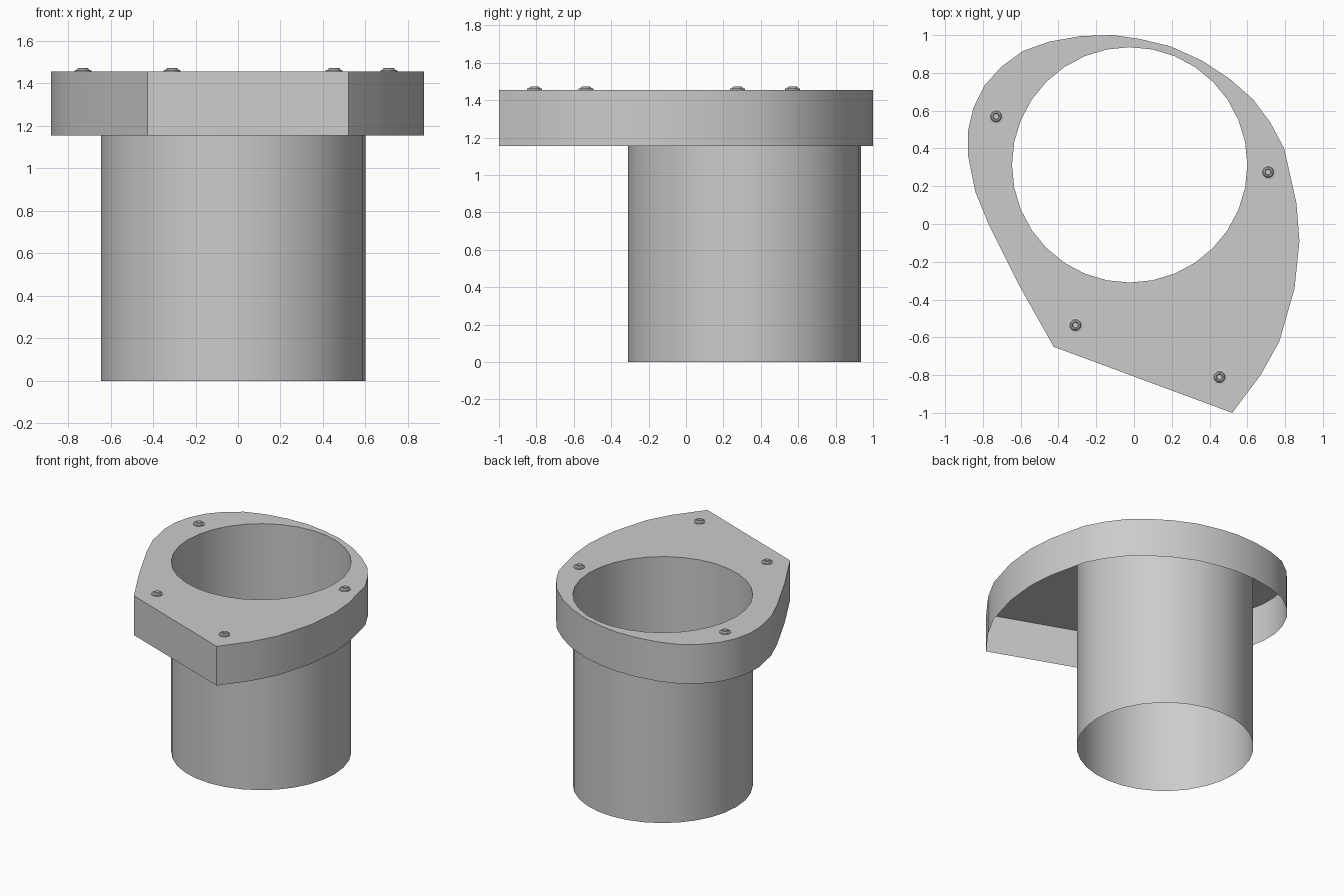
import bpy, bmesh, math

if "Cube" in bpy.data.objects:
    bpy.data.objects.remove(bpy.data.objects["Cube"])

Z_TOP, Z_RIM = 1.455, 1.155
CX, CY, R, SIDES = -0.023, 0.313, 0.623, 32

OUTLINE = [(-0.28, 0.995), (-0.45, 0.965), (-0.59, 0.915), (-0.705, 0.83),
           (-0.79, 0.735), (-0.85, 0.615), (-0.88, 0.49), (-0.88, 0.37),
           (-0.84, 0.17), (-0.77, 0.0), (-0.605, -0.33), (-0.425, -0.65),
           (0.52, -1.0), (0.67, -0.80), (0.77, -0.62), (0.85, -0.34),
           (0.876, -0.09), (0.86, 0.11), (0.795, 0.40), (0.72, 0.54),
           (0.63, 0.66), (0.505, 0.77), (0.36, 0.865), (0.195, 0.94),
           (0.03, 0.98), (-0.11, 1.0)]


def circle(cx, cy, r, n):
    return [(cx + r * math.cos(math.tau * i / n), cy + r * math.sin(math.tau * i / n))
            for i in range(n)]


def add_ring(bm, pts, z):
    return [bm.verts.new((x, y, z)) for x, y in pts]


def bridge(bm, low, high):
    n = len(low)
    for i in range(n):
        j = (i + 1) % n
        bm.faces.new((low[i], low[j], high[j], high[i]))


def finish(bm, name):
    mesh = bpy.data.meshes.new(name)
    bm.to_mesh(mesh)
    bm.free()
    ob = bpy.data.objects.new(name, mesh)
    bpy.context.collection.objects.link(ob)
    bpy.ops.object.select_all(action='DESELECT')
    ob.select_set(True)
    bpy.context.view_layer.objects.active = ob
    bpy.ops.object.shade_smooth_by_angle(angle=math.radians(30))
    return ob


# Open-ended tube reaching from the ground to the flange top
bm = bmesh.new()
hole = circle(CX, CY, R, SIDES)
bridge(bm, add_ring(bm, hole, 0), add_ring(bm, hole, Z_TOP))
finish(bm, "tube")

# Flange: flat top with a hole and an open-bottomed skirt
bm = bmesh.new()
outer = add_ring(bm, OUTLINE, Z_TOP)
inner = add_ring(bm, hole, Z_TOP)
edges = [bm.edges.new((ring[i - 1], ring[i])) for ring in (outer, inner) for i in range(len(ring))]
bmesh.ops.triangle_fill(bm, use_beauty=True, use_dissolve=False, edges=edges, normal=(0, 0, 1))
for f in bm.faces:
    f.normal_update()
    if f.normal.z < 0:
        f.normal_flip()
bridge(bm, add_ring(bm, OUTLINE, Z_RIM), outer)
finish(bm, "flange")

# Four screws: washer, head and recessed socket
SCREW = [(0.040, 0.0), (0.040, 0.006), (0.030, 0.008), (0.025, 0.016),
         (0.018, 0.018), (0.014, 0.008)]
for k, (x, y) in enumerate([(-0.73, 0.57), (0.71, 0.275), (-0.31, -0.535), (0.453, -0.81)]):
    bm = bmesh.new()
    rings = [add_ring(bm, circle(x, y, r, 16), Z_TOP + h) for r, h in SCREW]
    for a, b in zip(rings, rings[1:]):
        bridge(bm, a, b)
    bm.faces.new(rings[-1])
    finish(bm, f"screw_{k + 1}")
